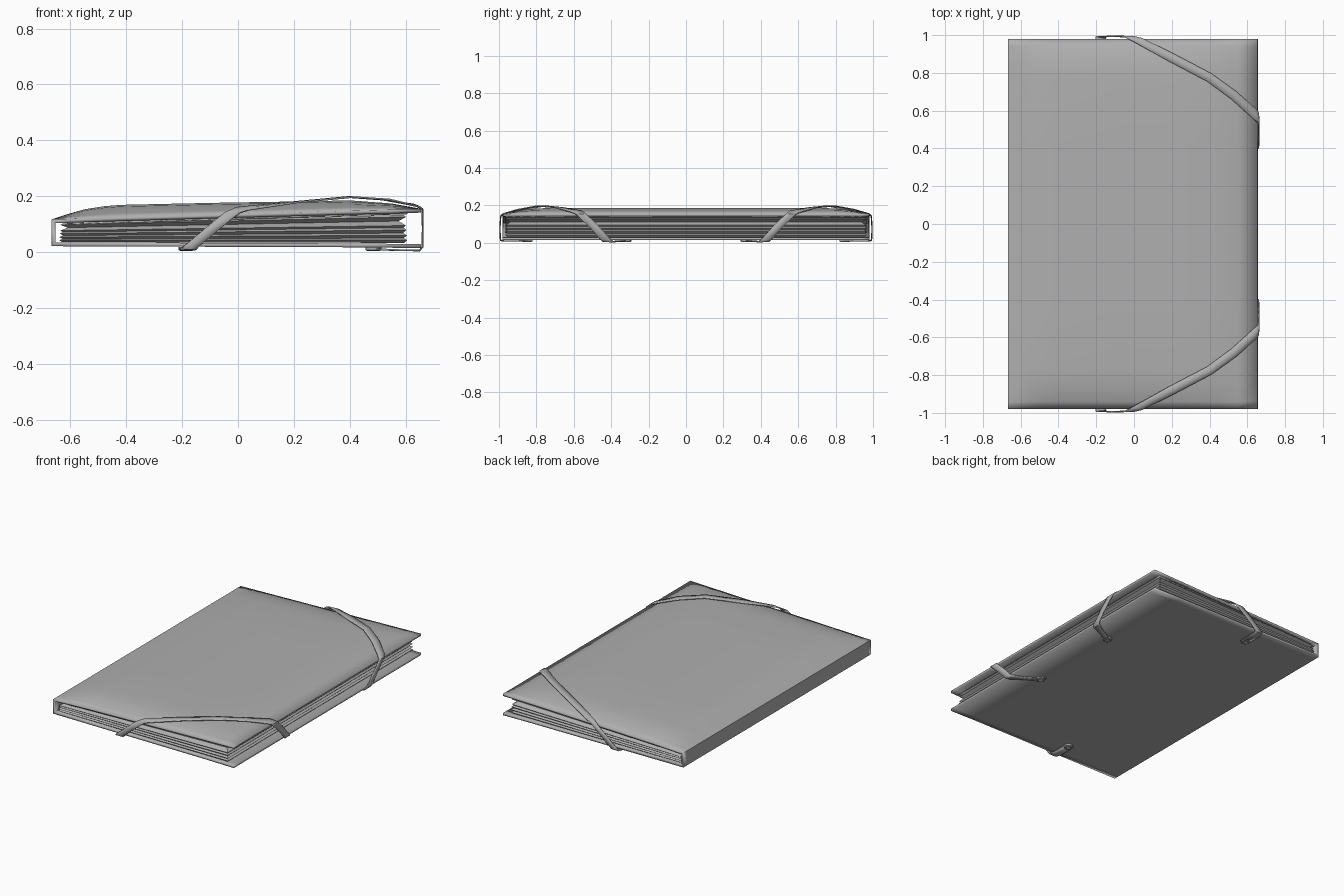
import bpy, bmesh, math
from mathutils import Vector

if "Cube" in bpy.data.objects:
    bpy.data.objects.remove(bpy.data.objects["Cube"])

# Dark grey plastic shared by every part
GREY = bpy.data.materials.new("dark_grey")
GREY.diffuse_color = (.43, .43, .43, 1)
GREY.use_nodes = True
GREY.node_tree.nodes["Principled BSDF"].inputs["Base Color"].default_value = GREY.diffuse_color


def make(name, verts, faces, angle=35, thick=0, offset=0):
    me = bpy.data.meshes.new(name)
    me.from_pydata(verts, [], faces)
    me.materials.append(GREY)
    bm = bmesh.new()
    bm.from_mesh(me)
    bmesh.ops.recalc_face_normals(bm, faces=bm.faces)
    bm.to_mesh(me)
    bm.free()
    ob = bpy.data.objects.new(name, me)
    bpy.context.collection.objects.link(ob)
    bpy.context.view_layer.objects.active = ob
    ob.select_set(True)
    if thick:
        m = ob.modifiers.new("Thickness", "SOLIDIFY")
        m.thickness = thick
        m.offset = offset
        m.use_even_offset = True
    bpy.ops.object.shade_smooth_by_angle(angle=math.radians(angle))
    ob.select_set(False)
    return ob


def grid(rows, closed=False):
    n = len(rows[0])
    faces = []
    for i in range(len(rows) - 1):
        for j in range(n if closed else n - 1):
            k = (j + 1) % n
            faces.append((i * n + j, i * n + k, (i + 1) * n + k, (i + 1) * n + j))
    return [v for r in rows for v in r], faces


# Puffed cover: centre profile and straight rim height, blended along y
TOP = [(-.667, .117), (-.61, .136), (-.55, .153), (-.48, .164), (-.42, .169),
       (-.1, .176), (.2, .181), (.4, .185), (.55, .174), (.655, .155)]
PUFF = [(-.98, 0), (-.94, .33), (-.9, .62), (-.84, .87), (-.76, 1), (-.4, 1)]
PUFF += [(-y, s) for y, s in reversed(PUFF)]


def rim(x):
    return .117 + .038 * (x + .667) / 1.322


def top_rows(drop=0, sx=1, sy=1):
    return [[(x * sx, y * sy, rim(x) + (z - rim(x)) * s - drop) for x, z in TOP]
            for y, s in PUFF]


# Folder cover: back board, spine and puffed front board in one sheet
board = [(.655, .014), (.45, .017), (-.1, .019), (-.667, .021)]
rows = [[(x, y, z) for x, z in board] + top
        for (y, s), top in zip(PUFF, top_rows())]
v, f = grid(rows)
make("folder_cover", v, f, 40, .014, -1)

# Pleated pocket bellows: (height fraction, inset), opening wider to the right
PLEATS = [(0, .01), (.1, 0), (.17, .012), (.27, 0), (.35, .014), (.46, .002),
          (.54, .012), (.62, .004), (.78, .03), (.93, .004), (1, .012)]
rings = []
for t, d in PLEATS:
    x0, x1, y1 = -.64 + d, .605 - d, .968 - d
    zl, zr = .036 + .066 * t, .033 + .1 * t
    rings.append([(x0, -y1, zl), (x1, -y1, zr), (x1, y1, zr), (x0, y1, zl)])
v, f = grid(rings, True)
f.append((3, 2, 1, 0))
make("pleated_pockets", v, f, 20)

# Padded top divider under the front board
v, f = grid(top_rows(.0175, .925, .985))
make("top_divider", v, f, 40, .004)

# Elastic bands: centre line point and half width vector (toward the corner)
W = .024
ex, ey = (W * 1.15, 0, 0), (0, -W * 1.15, 0)
dg = (W * .47, -W * .88, 0)
BAND = [((-.185, -.835, .012), ex), ((-.18, -.96, .009), ex), ((-.175, -.99, .012), ex),
        ((-.165, -.993, .022), ex), ((-.09, -.994, .085), ex), ((-.02, -.991, .142), ex),
        ((.02, -.975, .156), (.025, -.008, -.003)), ((.2, -.88, .178), dg),
        ((.4, -.775, .197), dg), ((.53, -.68, .188), (.014, -.02, 0)),
        ((.64, -.582, .166), (.01, -.024, -.004)), ((.66, -.56, .153), ey),
        ((.661, -.49, .085), ey), ((.66, -.43, .018), ey), ((.65, -.415, .006), ey),
        ((.57, -.37, .007), (.01, -.024, 0)), ((.47, -.315, .011), (.01, -.024, 0))]


def eyelet(name, x, y):
    # Small lathed ring
    prof = [(.012, .018), (.012, .007), (.019, .003), (.028, .007), (.028, .018)]
    n = 20
    rings = [[(x + r * math.cos(2 * math.pi * k / n),
               y + r * math.sin(2 * math.pi * k / n), z) for k in range(n)]
             for r, z in prof]
    make(name, *grid(rings, True), 50)


for side, label in ((1, "front"), (-1, "back")):
    rows = []
    for p, w in BAND:
        p, w = Vector(p), Vector(w)
        rows.append([(q.x, q.y * side, q.z) for q in (p - w, p, p + w)])
    v, f = grid(rows)
    make(label + "_elastic_band", v, f, 50, .006)
    # Eyelets fixing the band ends to the back board
    eyelet(label + "_inner_eyelet", -.185, -.85 * side)
    eyelet(label + "_edge_eyelet", .485, -.322 * side)
